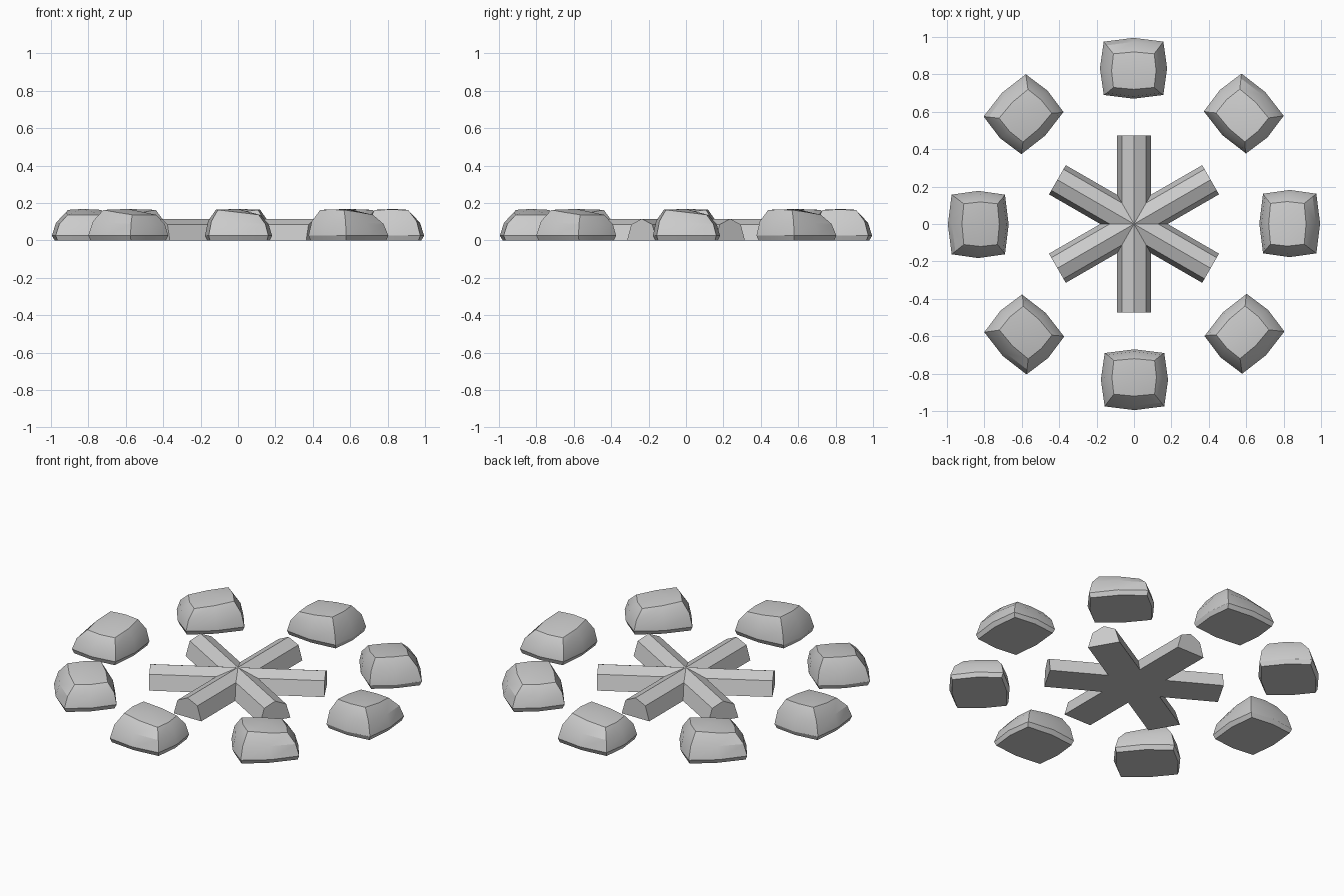
import bpy
import bmesh
from math import radians
from mathutils import Matrix

old = bpy.data.objects.get("Cube")
if old:
    bpy.data.objects.remove(old)

grey = bpy.data.materials.new("light grey")
grey.use_nodes = True
grey.diffuse_color = (0.6, 0.6, 0.6, 1)
grey.node_tree.nodes["Principled BSDF"].inputs["Base Color"].default_value = (0.6, 0.6, 0.6, 1)


def add_object(name, bm):
    bmesh.ops.recalc_face_normals(bm, faces=bm.faces)
    mesh = bpy.data.meshes.new(name)
    bm.to_mesh(mesh)
    bm.free()
    mesh.materials.append(grey)
    obj = bpy.data.objects.new(name, mesh)
    bpy.context.collection.objects.link(obj)
    return obj


def smooth(obj, angle):
    bpy.ops.object.select_all(action="DESELECT")
    obj.select_set(True)
    bpy.context.view_layer.objects.active = obj
    bpy.ops.object.shade_smooth_by_angle(angle=radians(angle))


# Crossed logs: a five-sided section extruded along y, then turned
section = [(-0.09, 0), (0.09, 0), (0.065, 0.085), (0, 0.115), (-0.065, 0.085)]
for i in range(3):
    bm = bmesh.new()
    end = bm.faces.new([bm.verts.new((x, -0.473, z)) for x, z in section])
    side = bmesh.ops.extrude_face_region(bm, geom=[end], use_keep_orig=True)["geom"]
    moved = [v for v in side if isinstance(v, bmesh.types.BMVert)]
    bmesh.ops.translate(bm, verts=moved, vec=(0, 0.946, 0))
    bm.transform(Matrix.Rotation(radians(60 * i), 4, "Z"))
    add_object(f"log_{i + 1}", bm)


# Stones: stacked eight-point rings, closed by a flat base and a peaked top
# Each ring: left, right, outer, inner, height, side bulge, tilt
rings = [
    (-0.150, 0.155, -0.965, -0.70, 0.00, 0.015, 0),
    (-0.157, 0.162, -0.975, -0.69, 0.025, 0.020, 0),
    (-0.142, 0.146, -0.955, -0.70, 0.095, 0.018, 0.05),
    (-0.108, 0.110, -0.910, -0.73, 0.150, 0.010, 0.12),
]


def stone(name, turn):
    bm = bmesh.new()
    loops = []
    for left, right, outer, inner, z, bulge, tilt in rings:
        mx, my = (left + right) / 2, (outer + inner) / 2
        points = [(left, outer), (mx, outer - bulge), (right, outer), (right + bulge, my),
                  (right, inner), (mx, inner + bulge), (left, inner), (left - bulge, my)]
        loops.append([bm.verts.new((x, y, z - tilt * x)) for x, y in points])
    for low, high in zip(loops, loops[1:]):
        for k in range(8):
            n = (k + 1) % 8
            bm.faces.new((low[k], low[n], high[n], high[k]))
    bm.faces.new(loops[0])
    # Top split into four quads around the peak
    top = loops[-1]
    peak = bm.verts.new((0, -0.83, 0.168))
    for k in range(0, 8, 2):
        bm.faces.new((top[k], top[k + 1], peak, top[k - 1]))
    bm.transform(Matrix.Rotation(radians(turn), 4, "Z"))
    smooth(add_object(name, bm), 25)


for i in range(8):
    stone(f"stone_{i + 1}", 45 * i)
